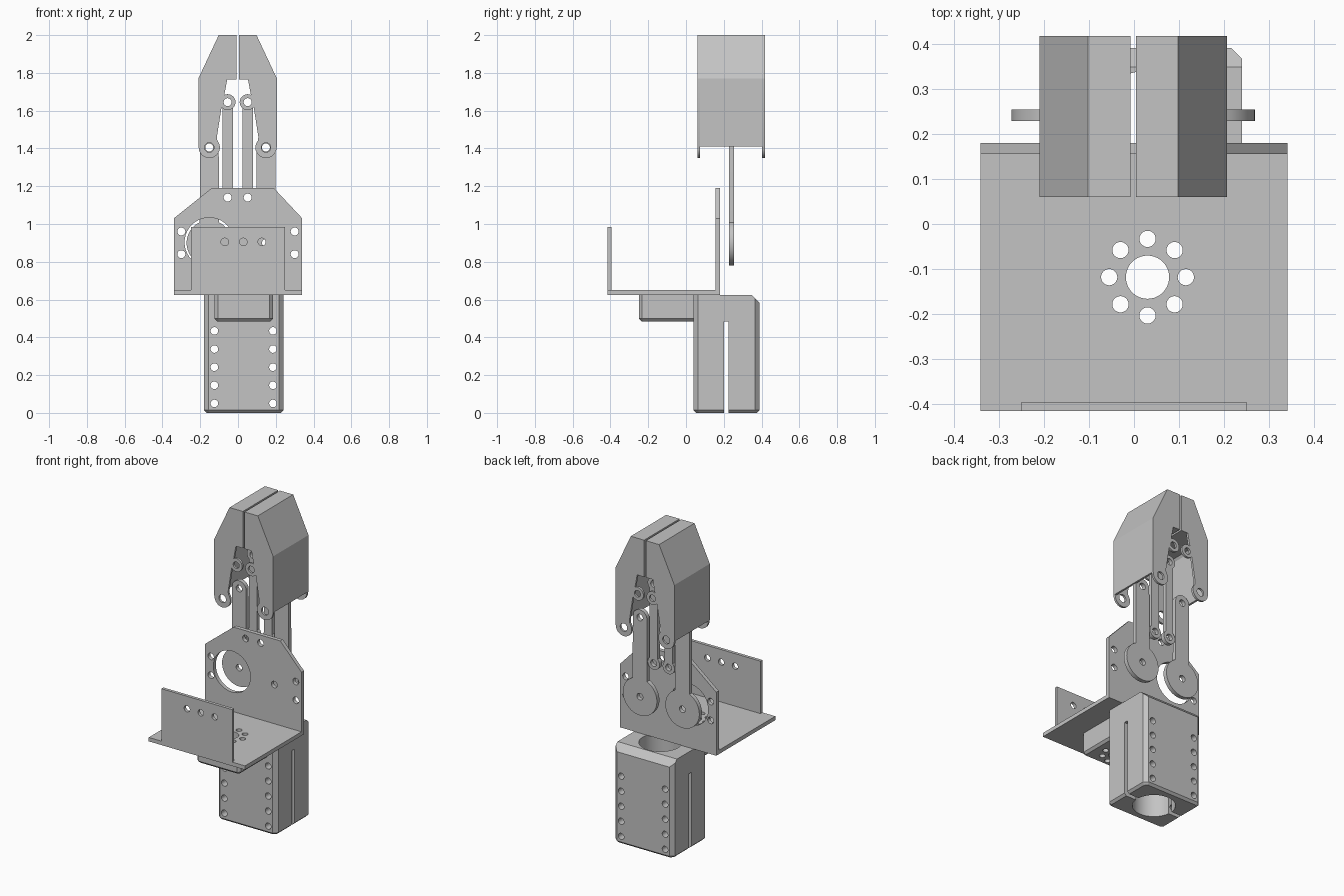
import bpy, bmesh
from math import sin, cos, radians
from mathutils import Vector

if "Cube" in bpy.data.objects:
    bpy.data.objects.remove(bpy.data.objects["Cube"], do_unlink=True)

grey = bpy.data.materials.new("plain grey")
grey.use_nodes = True
GREY = (0.55, 0.55, 0.55, 1)
grey.diffuse_color = GREY
grey.node_tree.nodes["Principled BSDF"].inputs["Base Color"].default_value = GREY
parts = []


def arc(cx, cy, r, a0, a1, n=24):
    angles = [radians(a0 + (a1 - a0) * i / n) for i in range(n + 1)]
    return [(cx + r * cos(a), cy + r * sin(a)) for a in angles]


def circle(cx, cy, r):
    return arc(cx, cy, r, 0, 360, 40)[:-1]


def rect(x0, x1, y0, y1):
    return [(x0, y0), (x1, y0), (x1, y1), (x0, y1)]


def add_object(name, mesh):
    ob = bpy.data.objects.new(name, mesh)
    bpy.context.collection.objects.link(ob)
    mesh.materials.clear()
    mesh.materials.append(grey)
    parts.append(ob)
    return ob


def plate(name, loops, lo, hi, axis="Y"):
    """Outline plus hole loops, extruded from lo to hi along Y or Z."""
    curve = bpy.data.curves.new(name, "CURVE")
    curve.dimensions = "2D"
    curve.fill_mode = "BOTH"
    curve.extrude = (hi - lo) / 2
    for loop in loops:
        s = curve.splines.new("POLY")
        s.points.add(len(loop) - 1)
        for p, (a, b) in zip(s.points, loop):
            p.co = (a, b, 0, 1)
        s.use_cyclic_u = True
    temp = bpy.data.objects.new(name + "_outline", curve)
    bpy.context.collection.objects.link(temp)
    deps = bpy.context.evaluated_depsgraph_get()
    mesh = bpy.data.meshes.new_from_object(temp.evaluated_get(deps))
    bpy.data.objects.remove(temp, do_unlink=True)
    bm = bmesh.new()
    bm.from_mesh(mesh)
    mid = (lo + hi) / 2
    for v in bm.verts:
        x, y, z = v.co
        v.co = (x, z + mid, y) if axis == "Y" else (x, y, z + mid)
    bmesh.ops.remove_doubles(bm, verts=bm.verts, dist=1e-5)
    bmesh.ops.recalc_face_normals(bm, faces=bm.faces)
    bm.to_mesh(mesh)
    bm.free()
    return add_object(name, mesh)


def chamfered_block(name, lo, hi, side, bottom, front_only=False, back_cut=0):
    """Box with chamfered uprights and bottom rim, optionally a cut top back edge."""
    bm = bmesh.new()
    bmesh.ops.create_cube(bm, size=1)
    lo, hi = Vector(lo), Vector(hi)
    for v in bm.verts:
        v.co = [(lo[i] + hi[i]) / 2 + v.co[i] * (hi[i] - lo[i]) for i in range(3)]

    def bevel(rule, width):
        edges = [e for e in bm.edges if rule(*[v.co for v in e.verts])]
        bmesh.ops.bevel(bm, geom=edges, offset=width, segments=1,
                        affect="EDGES", clamp_overlap=True)

    def keep(a):
        return not front_only or a.y < hi.y - 0.01

    bevel(lambda a, b: abs(a.z - b.z) > 0.01 and keep(a), side)
    bevel(lambda a, b: max(a.z, b.z) < lo.z + 1e-4 and (keep(a) or keep(b)), bottom)
    if back_cut:
        bmesh.ops.bisect_plane(bm, geom=bm.verts[:] + bm.edges[:] + bm.faces[:],
                               plane_co=(0, hi.y - back_cut, hi.z),
                               plane_no=(0, 1, 1), clear_outer=True)
        bmesh.ops.holes_fill(bm, edges=[e for e in bm.edges if e.is_boundary])
    bmesh.ops.recalc_face_normals(bm, faces=bm.faces)
    mesh = bpy.data.meshes.new(name)
    bm.to_mesh(mesh)
    bm.free()
    return add_object(name, mesh)


def cut(ob, cutter):
    """Subtract the cutter, then discard it."""
    cutter.hide_render = True
    mod = ob.modifiers.new("cut", "BOOLEAN")
    mod.operation = "DIFFERENCE"
    mod.solver = "EXACT"
    mod.object = cutter
    bpy.context.view_layer.update()
    deps = bpy.context.evaluated_depsgraph_get()
    mesh = bpy.data.meshes.new_from_object(ob.evaluated_get(deps))
    ob.modifiers.clear()
    ob.data = mesh
    mesh.materials.clear()
    mesh.materials.append(grey)
    parts.remove(cutter)
    bpy.data.objects.remove(cutter, do_unlink=True)


# Clamp block with bore, side slit and bolt holes
CX = 0.03
clamp = chamfered_block("clamp_block", (CX - 0.21, 0.04, 0), (CX + 0.21, 0.39, 0.625),
                        0.024, 0.014, back_cut=0.042)
cut(clamp, plate("bore_cutter", [circle(CX, 0.215, 0.125)], -0.1, 0.8, "Z"))
cut(clamp, plate("slit_cutter", [rect(-0.5, 0.5, 0.2, 0.226)], -0.1, 0.485, "Z"))
bolts = [circle(CX + s * 0.155, 0.05 + 0.096 * i, 0.02) for s in (-1, 1) for i in range(5)]
cut(clamp, plate("bolt_cutter", bolts, -0.1, 0.6))

# Mounting arm and base plate share a bolt circle
ring = [circle(CX, -0.118, 0.048)]
ring += [circle(x, y, 0.018) for x, y in arc(CX, -0.118, 0.085, 0, 315, 7)]
arm = chamfered_block("mounting_arm", (CX - 0.155, -0.25, 0.485), (CX + 0.155, 0.04, 0.625),
                      0.018, 0.014, front_only=True)
cut(arm, plate("ring_cutter", ring, 0.3, 0.8, "Z"))
plate("base_plate", [rect(-0.34, 0.34, -0.415, 0.18)] + ring, 0.625, 0.65, "Z")

# Upright flanges of the bracket
plate("front_flange", [rect(-0.25, 0.25, 0.65, 0.985)]
      + [circle(x, 0.905, 0.02) for x in (-0.07, 0.028, 0.126)], -0.415, -0.395)
outline = [(-0.34, 0.65), (0.34, 0.65), (0.34, 1.03), (0.19, 1.19), (-0.14, 1.19), (-0.34, 1.03)]
holes = [circle(x, z, 0.021) for x in (-0.3, 0.3) for z in (0.84, 0.96)]
holes += [circle(x, 1.14, 0.021) for x in (-0.055, 0.051)]
holes += [circle(-0.152, 0.903, 0.131), circle(0.148, 0.9, 0.021)]
plate("back_flange", [outline] + holes, 0.155, 0.18)

# Mirrored linkage and fingers
for side, s in (("right", -1), ("left", 1)):
    def mirror(loop):
        return [(s * x - 0.002, z) for x, z in loop]

    # Crank: disc with a long arm
    crank = arc(0.15, 0.9, 0.12, 115, 425, 48) + arc(0.15, 1.405, 0.05, 0, 180)
    plate(side + "_crank", [mirror(crank)]
          + [mirror(circle(0.15, z, 0.021)) for z in (0.9, 1.405)], 0.228, 0.254)

    # Inner link with round ends
    link = arc(0.053, 1.14, 0.042, 132, 408) + arc(0.053, 1.645, 0.042, -48, 228)
    plate(side + "_link", [mirror(link)]
          + [mirror(circle(0.053, z, 0.021)) for z in (1.14, 1.645)], 0.228, 0.254)

    # Finger: two lugged cheeks, a solid tip and a thin outer wall
    cheek = [(0.208, 1.41), (0.208, 1.77), (0.1, 2), (0.006, 2), (0.006, 1.765),
             (0.055, 1.765), (0.07, 1.685)]
    cheek += arc(0.053, 1.645, 0.042, 66, 320) + [(0.11, 1.46)]
    cheek += arc(0.15, 1.405, 0.056, 140, 360)
    pins = [circle(0.053, 1.645, 0.021), circle(0.15, 1.405, 0.025)]
    for place, y in (("front", 0.06), ("back", 0.403)):
        plate(side + "_finger_" + place + "_cheek",
              [mirror(loop) for loop in [cheek] + pins], y, y + 0.014)
    core = cheek[:5] + [(0.185, 1.765), (0.195, 1.75), (0.195, 1.41)]
    plate(side + "_finger_core", [mirror(core)], 0.074, 0.403)

# Smooth the round edges, keep the sharp ones
bpy.ops.object.select_all(action="DESELECT")
for ob in parts:
    ob.select_set(True)
bpy.context.view_layer.objects.active = parts[0]
bpy.ops.object.shade_smooth_by_angle(angle=radians(25))
